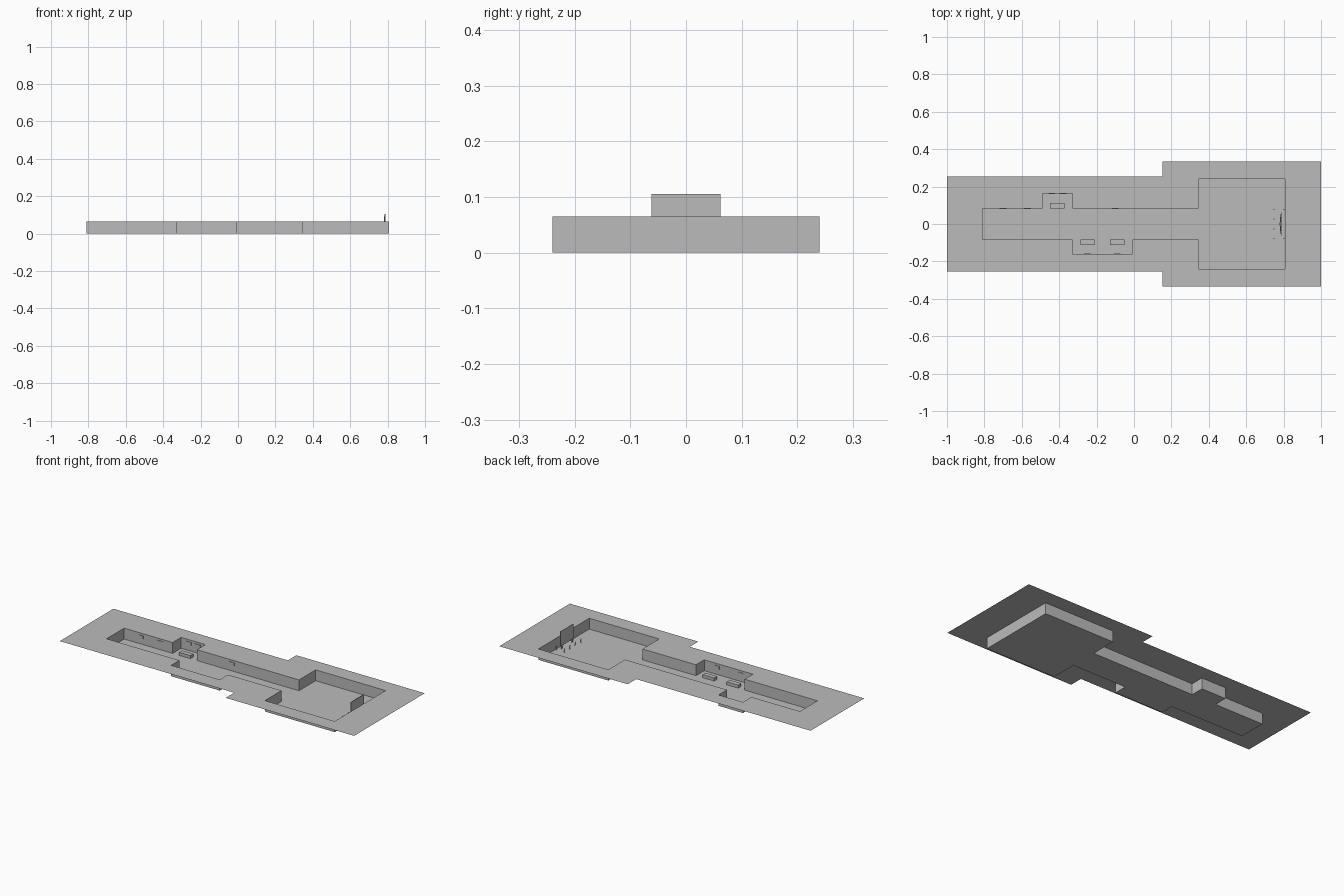
import bpy, bmesh, math
from mathutils import Vector

cube = bpy.data.objects.get("Cube")
if cube:
    bpy.data.objects.remove(cube)

grey = bpy.data.materials.new("plain_grey")
grey.use_nodes = True
colour = (0.5, 0.5, 0.5, 1)
grey.diffuse_color = colour
grey.node_tree.nodes["Principled BSDF"].inputs["Base Color"].default_value = colour

TOP = 0.065


def finish(name, bm):
    mesh = bpy.data.meshes.new(name)
    bm.to_mesh(mesh)
    bm.free()
    mesh.materials.append(grey)
    ob = bpy.data.objects.new(name, mesh)
    bpy.context.collection.objects.link(ob)
    return ob


def loop(bm, points, z):
    verts = [bm.verts.new((x, y, z)) for x, y in points]
    edges = [bm.edges.new((v, verts[i - 1])) for i, v in enumerate(verts)]
    return verts, edges


def box(name, x0, x1, y0, y1, z0, z1):
    bm = bmesh.new()
    bmesh.ops.create_cube(bm, size=1)
    size = Vector((x1 - x0, y1 - y0, z1 - z0))
    mid = Vector((x0 + x1, y0 + y1, z0 + z1)) / 2
    for v in bm.verts:
        v.co = v.co * size + mid
    return finish(name, bm)


# Room plan: corridor, two alcoves and a square hall
plan = [(-0.81, -0.083), (-0.329, -0.083), (-0.329, -0.161), (-0.008, -0.161),
        (-0.008, -0.083), (0.345, -0.083), (0.345, -0.24), (0.807, -0.24),
        (0.807, 0.24), (0.345, 0.24), (0.345, 0.083), (-0.329, 0.083),
        (-0.329, 0.163), (-0.49, 0.163), (-0.49, 0.083), (-0.81, 0.083)]
rim = [(-1, -0.253), (0.152, -0.253), (0.152, -0.333), (1, -0.333),
       (1, 0.333), (0.152, 0.333), (0.152, 0.253), (-1, 0.253)]

# Flat surround with the room cut out of it
bm = bmesh.new()
edges = loop(bm, rim, TOP)[1] + loop(bm, plan, TOP)[1]
bmesh.ops.triangle_fill(bm, edges=edges, use_beauty=True)
for f in bm.faces:
    f.normal_update()
    if f.normal.z < 0:
        f.normal_flip()
bmesh.ops.dissolve_limit(bm, angle_limit=0.01, verts=bm.verts, edges=bm.edges)
finish("surround", bm)

# Walls facing inward
bm = bmesh.new()
low, high = loop(bm, plan, 0)[0], loop(bm, plan, TOP)[0]
for i in range(len(plan)):
    bm.faces.new((low[i - 1], high[i - 1], high[i], low[i]))
finish("walls", bm)

# Floor
bm = bmesh.new()
bm.faces.new(loop(bm, plan, 0)[0])
finish("floor", bm)

# Low tables in the alcove mouths
for i, (x, y) in enumerate([(-0.41, 0.097), (-0.249, -0.097), (-0.09, -0.097)]):
    box(f"table_{i + 1}", x - 0.038, x + 0.038, y - 0.014, y + 0.014, 0, 0.018)

# Small wall plaques
for i, (x, y) in enumerate([(-0.7, 0.083), (-0.57, 0.083), (-0.44, 0.163),
                            (-0.38, 0.163), (-0.1, 0.083)]):
    box(f"plaque_{i + 1}", x - 0.018, x + 0.018, y - 0.003, y, 0.035, 0.053)
for i, x in enumerate([-0.25, -0.09]):
    box(f"front_plaque_{i + 1}", x - 0.018, x + 0.018, -0.161, -0.158, 0.035, 0.053)

# Screen that bows gently toward the hall
bm = bmesh.new()
cols, rows = 12, 6
grid = []
for r in range(rows + 1):
    v = r / rows
    row = []
    for c in range(cols + 1):
        u = c / cols * 2 - 1
        x = 0.787 - 0.008 * (1 - u * u) * math.sin(math.pi * (0.2 + 0.7 * v))
        row.append(bm.verts.new((x, 0.062 * u, 0.02 + 0.085 * v)))
    grid.append(row)
for r in range(rows):
    for c in range(cols):
        bm.faces.new((grid[r][c], grid[r + 1][c], grid[r + 1][c + 1], grid[r][c + 1]))
screen = finish("screen", bm)
for p in screen.data.polygons:
    p.use_smooth = True
box("screen_back", 0.787, 0.789, -0.062, 0.062, 0.02, 0.105)
for side in (-1, 1):
    y = side * 0.05
    box(f"screen_leg_{side}", 0.784, 0.788, y - 0.003, y + 0.003, 0, 0.02)

# Short posts around the screen
posts = [(0.749, y) for y in (-0.078, -0.026, 0.026, 0.078)] + [(0.802, -0.078), (0.802, 0.078)]
for i, (x, y) in enumerate(posts):
    bm = bmesh.new()
    for radius, z, depth in ((0.004, 0.001, 0.002), (0.0015, 0.01, 0.018), (0.003, 0.019, 0.003)):
        made = bmesh.ops.create_cone(bm, cap_ends=True, segments=8, radius1=radius,
                                     radius2=radius, depth=depth)
        bmesh.ops.translate(bm, verts=made["verts"], vec=(x, y, z))
    finish(f"post_{i + 1}", bm)
